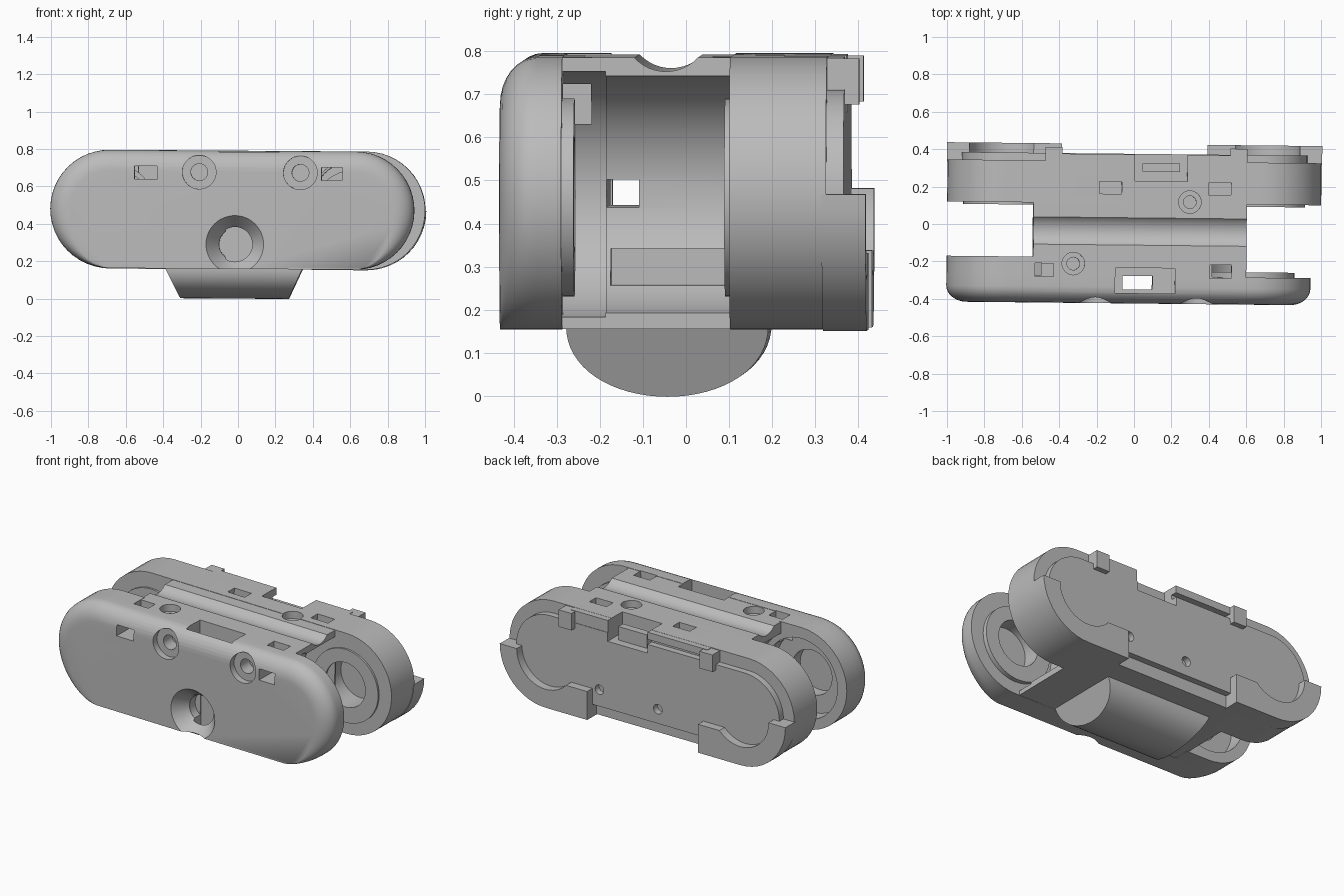
import bpy, bmesh, math
from mathutils import Matrix, Vector

cube = bpy.data.objects.get("Cube")
if cube:
    bpy.data.objects.remove(cube, do_unlink=True)

grey = bpy.data.materials.new("plain_grey")
grey.use_nodes = True
grey.diffuse_color = (0.5, 0.5, 0.5, 1)
grey.node_tree.nodes["Principled BSDF"].inputs["Base Color"].default_value = (0.5, 0.5, 0.5, 1)

TOP, BOTTOM, MID, R = 0.791, 0.16, 0.475, 0.316
LEFT_HUB, FRONT_HUB, BACK_HUB = -0.685, 0.63, 0.683
parts = []


def finish(name, bm):
    bm.normal_update()
    bmesh.ops.recalc_face_normals(bm, faces=bm.faces)
    mesh = bpy.data.meshes.new(name)
    bm.to_mesh(mesh)
    bm.free()
    ob = bpy.data.objects.new(name, mesh)
    bpy.context.collection.objects.link(ob)
    mesh.materials.append(grey)
    parts.append(ob)
    return ob


def loft(name, rings):
    """Skin a closed solid through rings of equal point count."""
    bm = bmesh.new()
    loops = [[bm.verts.new(p) for p in ring] for ring in rings]
    for a, b in zip(loops, loops[1:]):
        for i in range(len(a)):
            j = (i + 1) % len(a)
            bm.faces.new((a[i], a[j], b[j], b[i]))
    bm.faces.new(loops[0])
    bm.faces.new(loops[-1])
    return finish(name, bm)


def box(name, x, y, z):
    return loft(name, [[(x[0], v, z[0]), (x[1], v, z[0]), (x[1], v, z[1]), (x[0], v, z[1])] for v in y])


def stadium(xa, xb, r, y, steps=24):
    pts = []
    for i in range(2 * steps + 2):
        k = i if i <= steps else i - 1
        a = math.pi * k / steps - math.pi / 2
        pts.append(((xb if i <= steps else xa) + r * math.cos(a), y, MID + r * math.sin(a)))
    return pts


def slab(name, xa, xb, r, y0, y1):
    return loft(name, [stadium(xa, xb, r, y) for y in (y0, y1)])


def tube(name, start, end, r0, r1=None):
    """Cylinder or cone between two points."""
    a, b = Vector(start), Vector(end)
    bm = bmesh.new()
    bmesh.ops.create_cone(bm, cap_ends=True, segments=48, radius1=r0,
                          radius2=r0 if r1 is None else r1, depth=(b - a).length)
    turn = Vector((0, 0, 1)).rotation_difference(b - a).to_matrix().to_4x4()
    bm.transform(Matrix.Translation((a + b) / 2) @ turn)
    return finish(name, bm)


def boolean(ob, tools):
    """Cut each tool out of the part, then discard the tool."""
    for tool in tools:
        tool.hide_render = True
        mod = ob.modifiers.new("shape", 'BOOLEAN')
        mod.operation, mod.solver, mod.object = 'DIFFERENCE', 'EXACT', tool
        bpy.context.view_layer.objects.active = ob
        bpy.ops.object.modifier_apply(modifier=mod.name)
        parts.remove(tool)
        bpy.data.objects.remove(tool, do_unlink=True)


def bore(x, y0, y1, r):
    return tube("cutter", (x, y0, MID - 0.003), (x, y1, MID - 0.003), r)


# Front shell: rounded front edge that fades out along the flat bottom
rings = []
for i in range(9):
    a = math.pi / 2 * i / 8
    inset = 0.11 * (1 - math.sin(a))
    ring = stadium(LEFT_HUB, FRONT_HUB, R - inset, -0.338 - 0.087 * math.cos(a))
    rings.append([(x, y, z if z > MID else MID - (MID - z) * R / (R - inset)) for x, y, z in ring])
rings.append(stadium(LEFT_HUB, FRONT_HUB, R, -0.28))
front_shell = loft("front_shell", rings)

# Thicker socket rim on the right wheel side
socket_rim = slab("socket_rim", LEFT_HUB, -0.5, R, -0.29, -0.18)
boolean(socket_rim, [box("cutter", (-0.53, 0), (-1, 1), (0, 1)), bore(LEFT_HUB, -0.4, 0, 0.25)])
front_ring = tube("front_ring", (FRONT_HUB, -0.29, MID - 0.01), (FRONT_HUB, -0.252, MID - 0.01), 0.23)
for ob in (front_shell, front_ring):
    boolean(ob, [bore(FRONT_HUB, -0.36, 0, 0.14)])
boolean(front_shell, [bore(LEFT_HUB, -0.36, 0, 0.14)])

# Central body with concave ends, cable groove and a lengthwise window
core = box("central_body", (-0.54, 0.6), (-0.285, 0.12), (BOTTOM, TOP - 0.002))
boolean(core, [
    bore(LEFT_HUB, -0.18, 0.11, 0.285), bore(LEFT_HUB, -0.4, -0.17, 0.25),
    bore(0.66, -0.19, 0.11, 0.282), bore(0.66, -0.4, -0.18, 0.292),
    tube("cutter", (-1, -0.04, 0.857), (1, -0.04, 0.857), 0.1),
    box("cutter", (-1, 1), (-0.18, -0.105), (0.44, 0.505)),
    box("cutter", (0.2, 1), (-0.17, 0.095), (0.26, 0.345)),
])

# Back shell, hub rings and raised rear panel
back_shell = slab("back_shell", LEFT_HUB, BACK_HUB, R, 0.11, 0.335)
for side, x in (("right", LEFT_HUB), ("left", BACK_HUB)):
    ring = tube(side + "_hub_ring", (x, 0.098, MID - 0.01), (x, 0.13, MID - 0.01), 0.23)
    boolean(ring, [bore(x, 0, 0.25, 0.14)])
    boolean(back_shell, [bore(x, 0, 0.25, 0.14)])
rear_panel = slab("rear_panel", LEFT_HUB, BACK_HUB, 0.24, 0.32, 0.375)
boolean(rear_panel, [tube("cutter", (x, 0.336, z), (x, 0.5, z), 0.03)
                     for x, z in ((0.34, 0.34), (-0.07, 0.325))])
box("rear_top_ledge", (-0.42, 0), (0.32, 0.372), (0.745, TOP - 0.001))
box("rear_top_block", (0.28, 0.54), (0.32, 0.372), (0.69, TOP - 0.001))

# Rear corner clips wrapped around the lower hubs
for side, hub, s in (("right", LEFT_HUB, -1), ("left", BACK_HUB, 1)):
    clip = slab(side + "_rear_clip", LEFT_HUB, BACK_HUB, R + 0.003, 0.325, 0.427)
    inner = sorted((-s * 2, s * 0.39))
    notch = sorted((s * 0.3, hub))
    boolean(clip, [box("cutter", inner, (0, 1), (0, 1)), box("cutter", (-2, 2), (0, 1), (0.475, 1)),
                   bore(hub, 0.37, 1, 0.2), box("cutter", notch, (0.37, 1), (0.335, 1))])

# Upper rear hooks
for side, x in (("right", -0.435), ("left", 0.555)):
    box(side + "_rear_hook", (x - 0.045, x + 0.045), (0.325, 0.408), (0.68, TOP - 0.004))

# Front lens cone, screw recesses and corner channels
cuts = {front_shell: [], core: [], back_shell: [], rear_panel: []}
cuts[front_shell] += [
    tube("cutter", (-0.012, -0.43, 0.29), (-0.012, -0.34, 0.29), 0.158, 0.085),
    tube("cutter", (-0.012, -0.36, 0.29), (-0.012, -0.25, 0.29), 0.084)]
for x in (-0.205, 0.336):
    cuts[front_shell] += [tube("cutter", (x, -0.5, 0.675), (x, -0.385, 0.675), 0.09),
                          tube("cutter", (x, -0.4, 0.675), (x, -0.3, 0.675), 0.045)]
for x0, x1 in ((-0.55, -0.43), (0.45, 0.56)):
    cuts[front_shell].append(box("cutter", (x0, x1), (-0.5, -0.26), (0.635, 0.705)))
for x0, x1 in ((-0.538, -0.43), (0.405, 0.52)):
    for ob in (front_shell, core):
        cuts[ob].append(box("cutter", (x0, x1), (-0.286, -0.215), (0.634, 1)))

# Top slot, connector notch, rear pockets and screw holes
for ob in (front_shell, core):
    cuts[ob] += [box("cutter", (-0.1, 0.22), (-0.37, -0.235), (0.55, 1)),
                 box("cutter", (-0.06, 0.1), (-0.35, -0.278), (0, 0.6))]
for ob in (back_shell, rear_panel):
    cuts[ob].append(box("cutter", (0, 0.28), (0.23, 0.4), (0.66, 1)))
for x in (-0.13, 0.455):
    cuts[back_shell].append(box("cutter", (x - 0.06, x + 0.06), (0.16, 0.225), (0.7, 1)))
for x, y, obs in ((-0.325, -0.215, [core]), (0.295, 0.12, [core, back_shell])):
    for ob in obs:
        cuts[ob] += [tube("cutter", (x, y, 0.745), (x, y, 1), 0.06),
                     tube("cutter", (x, y, 0.6), (x, y, 0.76), 0.034)]
for ob, tools in cuts.items():
    boolean(ob, tools)
box("connector", (0.04, 0.24), (0.28, 0.325), (0.65, 0.745))

# Belly: half-round keel with slanted ends
rings = []
for s, wide, narrow in ((-1, 0.39, 0.305), (1, 0.352, 0.275)):
    ring = []
    for i in range(33):
        a = math.pi * i / 32
        z = 0.17 * (1 - math.sin(a) ** 0.9)
        ring.append((s * (narrow + (wide - narrow) * z / 0.17), -0.04 + 0.235 * math.cos(a), z))
    rings.append(ring)
loft("belly_keel", rings)

# Slight overall lean, then smooth curved surfaces
pivot = Vector((0, 0, 0.4))
lean = (Matrix.Translation(pivot) @ Matrix.Rotation(math.radians(-0.6), 4, 'Z')
        @ Matrix.Rotation(math.radians(0.4), 4, 'Y') @ Matrix.Translation(-pivot))
bpy.ops.object.select_all(action='DESELECT')
for ob in parts:
    ob.data.transform(lean)
    ob.select_set(True)
bpy.context.view_layer.objects.active = parts[0]
bpy.ops.object.shade_smooth_by_angle(angle=math.radians(30))
